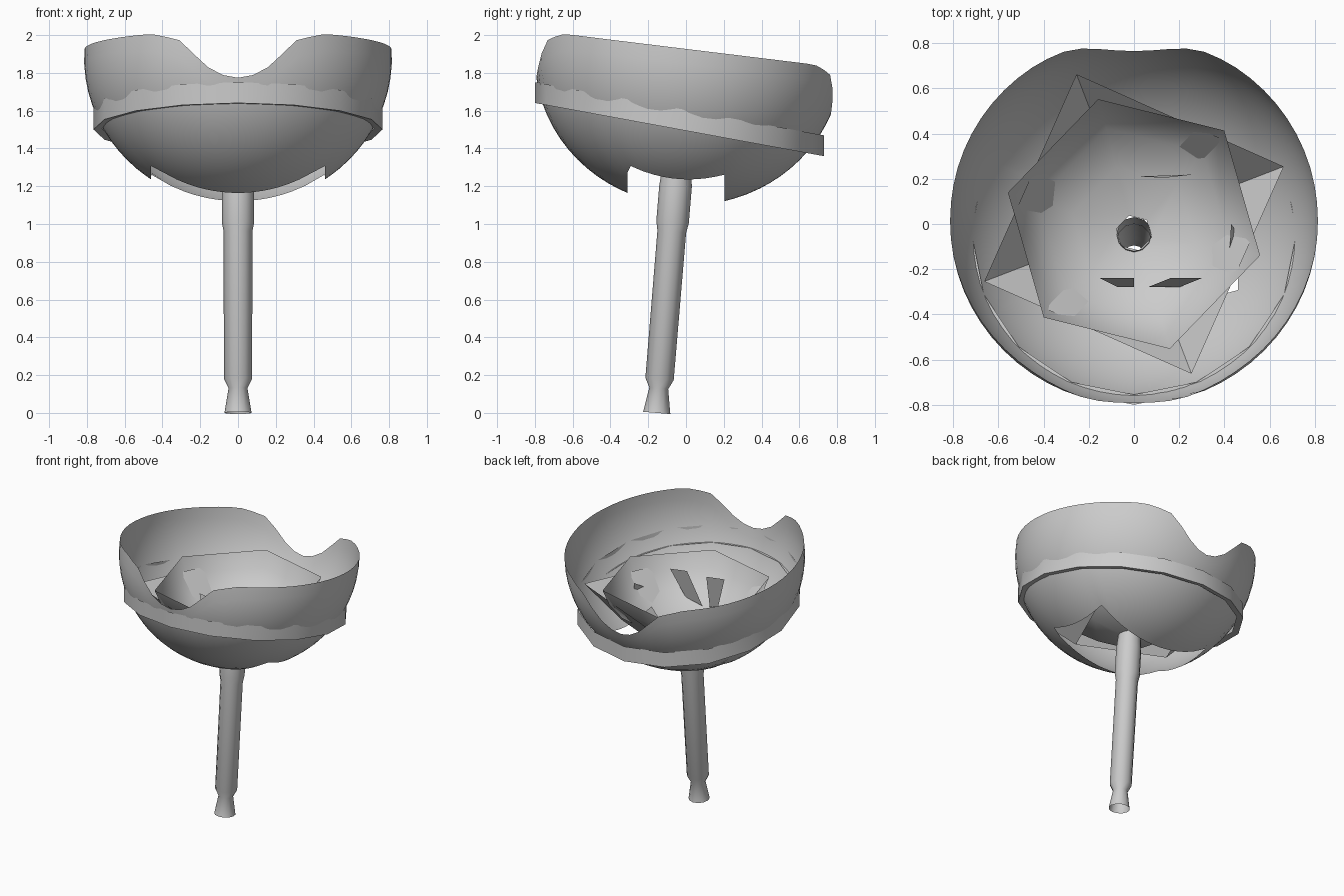
import bpy
from math import sin, cos, sqrt, radians, tau

cube = bpy.data.objects.get("Cube")
if cube:
    bpy.data.objects.remove(cube, do_unlink=True)

grey = bpy.data.materials.new("plain grey")
grey.use_nodes = True
grey.diffuse_color = (0.6, 0.6, 0.6, 1)
grey.node_tree.nodes["Principled BSDF"].inputs["Base Color"].default_value = (0.6, 0.6, 0.6, 1)


def make(name, verts, faces, angle=None):
    mesh = bpy.data.meshes.new(name)
    mesh.from_pydata(verts, [], faces)
    mesh.materials.append(grey)
    ob = bpy.data.objects.new(name, mesh)
    bpy.context.collection.objects.link(ob)
    if angle:
        bpy.ops.object.select_all(action='DESELECT')
        ob.select_set(True)
        bpy.context.view_layer.objects.active = ob
        bpy.ops.object.shade_smooth_by_angle(angle=radians(angle))
    return ob


def skin(name, rings, angle=None):
    """Join closed rings of points, bottom ring first, into an open tube."""
    n = len(rings[0])
    faces = [(k * n + i, k * n + (i + 1) % n, (k + 1) * n + (i + 1) % n, (k + 1) * n + i)
             for k in range(len(rings) - 1) for i in range(n)]
    return make(name, [p for ring in rings for p in ring], faces, angle)


def ring(r, z, n, start=0.0, y=0.0, slope=0.0):
    """Regular ring whose height falls towards +y by the slope."""
    pts = []
    for i in range(n):
        a = radians(start) + tau * i / n
        pts.append((r * cos(a), y + r * sin(a), z - slope * r * sin(a)))
    return pts


# Outer bowl: tilted rim with front and back notches, open underneath
R, H, CY, CZ = 0.815, 0.78, 0.015, 1.88
NOTCH = [(0, 0.25), (0.08, 0.235), (0.16, 0.19), (0.31, 0.04), (0.46, 0)]


def notch_depth(x):
    for (x0, d0), (x1, d1) in zip(NOTCH, NOTCH[1:]):
        if x <= x1:
            return d0 + (d1 - d0) * (x - x0) / (x1 - x0)
    return 0


SEG, ROWS = 64, 12
bowl = [[] for _ in range(ROWS + 1)]
for i in range(SEG):
    a = tau * i / SEG
    c, s = cos(a), sin(a)
    reach = 0.19 if s > 0 else 0.325
    r_open = min(0.46 / max(abs(c), 0.001), reach / max(abs(s), 0.001))
    low = CZ - H * sqrt(1 - (r_open / R) ** 2)
    high = 1.925 - 0.124 * 0.8 * s - notch_depth(abs(0.8 * c))
    for k in range(ROWS + 1):
        t = k / ROWS
        z = low + (high - low) * t ** 1.4
        r = R * sqrt(1 - ((z - CZ) / H) ** 2)
        bowl[k].append((r * c, CY + r * s, z))
skin("outer_bowl", bowl, 40)

# Tilted band round the bowl with a narrow lip below
band = dict(n=16, start=-90, y=-0.035, slope=0.184)
skin("band", [ring(0.72, 1.505, **band), ring(0.765, 1.5, **band),
              ring(0.765, 1.61, **band)], 40)

# Six-sided inner bowl
skin("inner_bowl", [ring(0.08, 1.3, 6, 46, -0.04), ring(0.28, 1.34, 6, 46, -0.02),
                    ring(0.44, 1.44, 6, 46), ring(0.53, 1.55, 6, 46),
                    ring(0.575, 1.66, 6, 46)], 60)

# Four-cornered support under the inner bowl
skin("inner_support", [ring(0.45, 1.34, 4, 21), ring(0.71, 1.58, 4, 21)])

# Hollow leaning stem with a flared foot
STEM = [(0.072, 0.0), (0.05, 0.13), (0.075, 0.18), (0.076, 0.96),
        (0.086, 1.01), (0.086, 1.2), (0.075, 1.32)]
skin("stem", [ring(r, z, 12, 0, -0.155 + 0.083 * z, 0.083) for r, z in STEM], 40)

# Thin fins standing inside the inner bowl
FINS = [
    [(0.06, -0.28, 1.37), (0.2, -0.28, 1.4), (0.3, -0.24, 1.6), (0.16, -0.24, 1.62)],
    [(-0.07, -0.28, 1.4), (0, -0.28, 1.38), (0, -0.24, 1.62), (-0.15, -0.24, 1.64)],
    [(0.42, -0.16, 1.45), (0.45, -0.03, 1.47), (0.43, 0.0, 1.55)],
    [(0.01, 0.21, 1.38), (0.27, 0.22, 1.4), (0.14, 0.205, 1.53)],
]
for i, pts in enumerate(FINS):
    make(f"fin_{i + 1}", pts, [tuple(range(len(pts)))])
